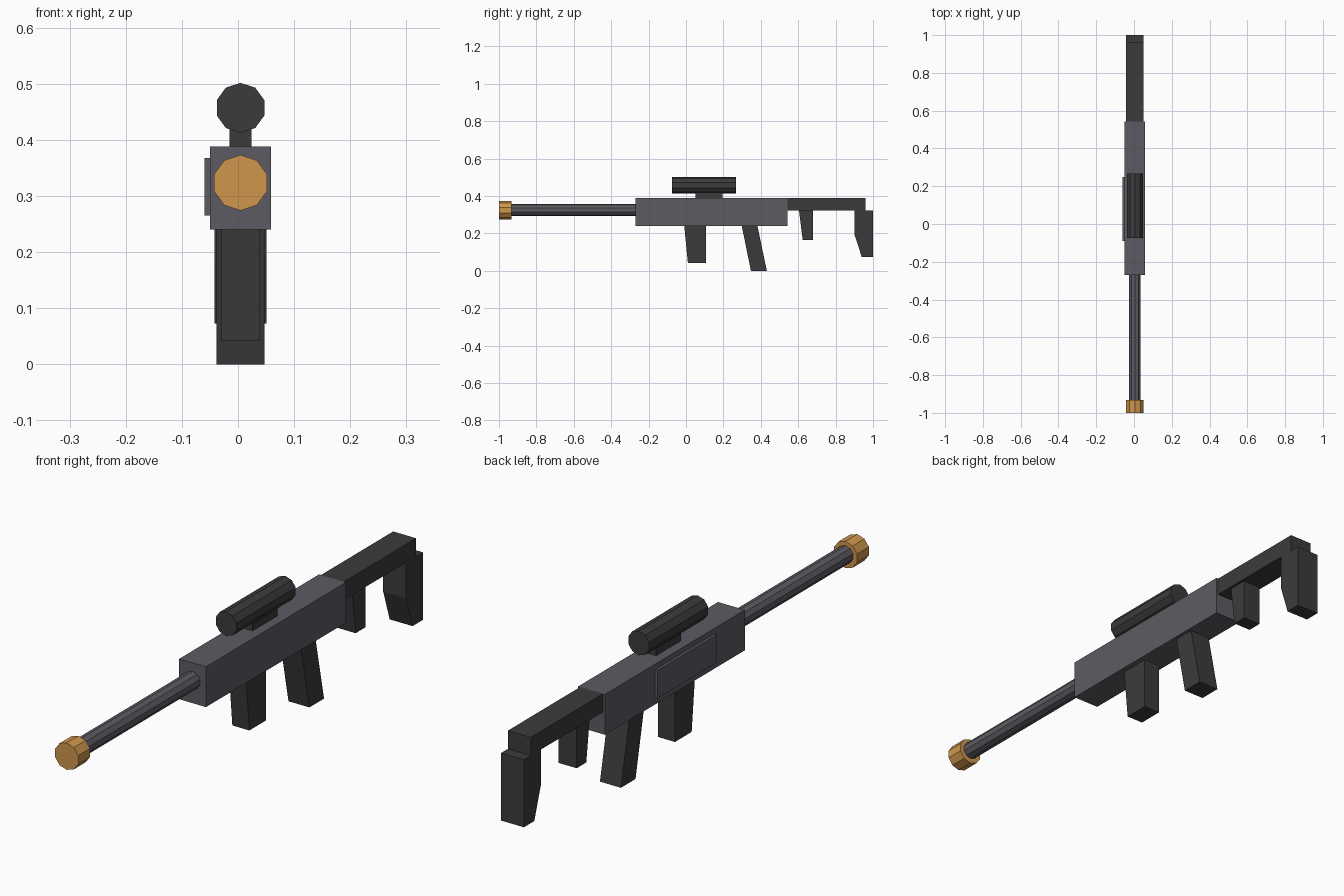
import bpy, bmesh, math
from mathutils import Matrix

if "Cube" in bpy.data.objects:
    bpy.data.objects.remove(bpy.data.objects["Cube"])

CX = 0.0045  # centre line of the main parts


def material(name, rgb):
    m = bpy.data.materials.new(name)
    m.diffuse_color = (*rgb, 1)
    m.use_nodes = True
    m.node_tree.nodes["Principled BSDF"].inputs["Base Color"].default_value = m.diffuse_color
    return m


GREY = material("steel_grey", (0.108, 0.105, 0.123))
DARK = material("charcoal", (0.044, 0.044, 0.044))
GOLD = material("brass", (0.62, 0.305, 0.073))


def finish(name, bm, mat):
    bmesh.ops.recalc_face_normals(bm, faces=bm.faces)
    mesh = bpy.data.meshes.new(name)
    bm.to_mesh(mesh)
    bm.free()
    mesh.materials.append(mat)
    ob = bpy.data.objects.new(name, mesh)
    bpy.context.collection.objects.link(ob)
    return ob


def slab(name, profile, x0, x1, mat):
    """Extrude a (y, z) side profile from x0 to x1."""
    bm = bmesh.new()
    face = bm.faces.new([bm.verts.new((x0, y, z)) for y, z in profile])
    ext = bmesh.ops.extrude_face_region(bm, geom=[face])
    moved = [v for v in ext["geom"] if isinstance(v, bmesh.types.BMVert)]
    bmesh.ops.translate(bm, verts=moved, vec=(x1 - x0, 0, 0))
    return finish(name, bm, mat)


def box(name, x0, x1, y0, y1, z0, z1, mat):
    return slab(name, [(y0, z0), (y1, z0), (y1, z1), (y0, z1)], x0, x1, mat)


def tube(name, radius, y0, y1, z, mat):
    """Ten-sided cylinder along y with a corner pointing up."""
    bm = bmesh.new()
    bmesh.ops.create_cone(bm, cap_ends=True, segments=10, radius1=radius,
                          radius2=radius, depth=y1 - y0)
    bm.transform(Matrix.Translation((CX, (y0 + y1) / 2, z))
                 @ Matrix.Rotation(math.pi / 2, 4, 'X'))
    return finish(name, bm, mat)


# Receiver and raised side plate
box("receiver", -0.05, 0.059, -0.27, 0.542, 0.24, 0.388, GREY)
box("side_plate", -0.06, -0.05, -0.09, 0.25, 0.265, 0.368, GREY)

# Barrel and muzzle
tube("barrel", 0.032, -0.94, -0.26, 0.325, GREY)
tube("muzzle", 0.0495, -1.0, -0.932, 0.3235, GOLD)

# Scope on its mount
tube("scope", 0.0445, -0.075, 0.268, 0.457, DARK)
box("scope_mount", -0.015, 0.024, 0.05, 0.195, 0.385, 0.43, DARK)

# Magazine and grip under the receiver
slab("magazine", [(-0.01, 0.245), (0.01, 0.042), (0.107, 0.042), (0.107, 0.245)],
     -0.03, 0.039, DARK)
slab("grip", [(0.297, 0.245), (0.347, 0.0), (0.432, 0.0), (0.381, 0.245)],
     -0.038, 0.047, DARK)

# Stock, its rear grip and the butt
box("stock", -0.042, 0.051, 0.54, 0.96, 0.321, 0.388, DARK)
slab("rear_grip", [(0.604, 0.323), (0.624, 0.165), (0.68, 0.165), (0.68, 0.323)],
     -0.032, 0.041, DARK)
slab("butt", [(0.902, 0.321), (0.902, 0.19), (0.94, 0.073), (1.0, 0.073), (1.0, 0.321)],
     -0.042, 0.051, DARK)
